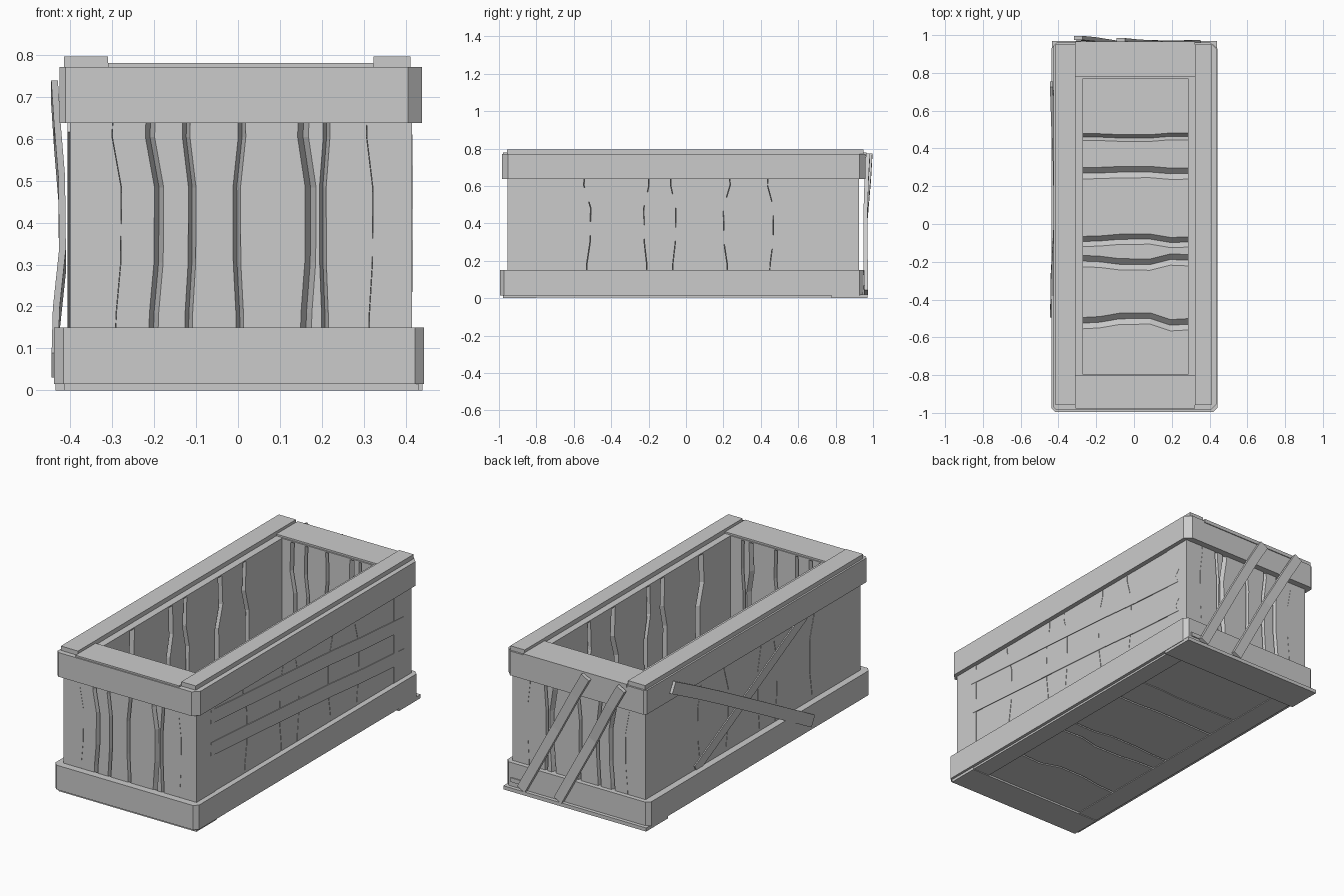
import bpy
import bmesh
from mathutils import Vector

if "Cube" in bpy.data.objects:
    bpy.data.objects.remove(bpy.data.objects["Cube"])

# Single weathered wood colour
wood = bpy.data.materials.new("plain_grey_wood")
wood.use_nodes = True
GREY = (0.6, 0.6, 0.6, 1)
wood.diffuse_color = GREY
wood.node_tree.nodes["Principled BSDF"].inputs["Base Color"].default_value = GREY


def finish(name, bm):
    bmesh.ops.recalc_face_normals(bm, faces=bm.faces)
    mesh = bpy.data.meshes.new(name)
    bm.to_mesh(mesh)
    bm.free()
    mesh.materials.append(wood)
    obj = bpy.data.objects.new(name, mesh)
    bpy.context.collection.objects.link(obj)
    return obj


def loft(name, sections, closed=False):
    """Skin a list of equal-length point loops."""
    bm = bmesh.new()
    rows = [[bm.verts.new(p) for p in s] for s in sections]
    pairs = list(zip(rows, rows[1:]))
    if closed:
        pairs.append((rows[-1], rows[0]))
    for a, b in pairs:
        for i in range(len(a)):
            j = (i + 1) % len(a)
            bm.faces.new((a[i], a[j], b[j], b[i]))
    if not closed:
        bm.faces.new(rows[0])
        bm.faces.new(rows[-1])
    return finish(name, bm)


def box(name, x0, x1, y0, y1, z0, z1):
    return loft(name, [[(x0, y0, z), (x1, y0, z), (x1, y1, z), (x0, y1, z)]
                       for z in (z0, z1)])


# Axis mappings: u along the panel, v across it, d through it
def on_side(u, v, d):
    return (d, u, v)


def on_end(u, v, d):
    return (u, d, v)


def on_floor(u, v, d):
    return (v, u, d)


LEVELS = (0, 0.22, 0.38, 0.62, 0.78, 1)
WOBBLE = (-0.004, 0.0, 0.009, 0.01, -0.008, -0.004)


def planks(name, place, ends, v0, v1, d0, d1, seams, open0=1, open1=1, deep=0.03):
    """Row of planks with crooked V seams; open0 and open1 scale their width."""
    edges = [(ends[0], 0, 0)] + seams + [(ends[1], 0, 0)]
    for n, (left, right) in enumerate(zip(edges, edges[1:])):
        rows = []
        for t, w in zip(LEVELS, WOBBLE):
            (a, ga, wa), (b, gb, wb) = left, right
            a, b, v = a + w * wa, b + w * wb, v0 + t * (v1 - v0)
            loop = [(a + ga * open0, d0), (a, d0 + deep),
                    (a, d1 - deep), (a + ga * open1, d1),
                    (b - gb * open1, d1), (b, d1 - deep),
                    (b, d0 + deep), (b - gb * open0, d0)]
            rows.append([place(u, v, d) for u, d in loop])
        loft(f"{name}_{n + 1}", rows)


def board(name, place, path, width, thick, notch=0.0):
    """Thin nailed board following (u, v, d) points; d is the lower face."""
    run = Vector(path[-1][:2]) - Vector(path[0][:2])
    run.normalize()
    side = Vector((-run.y, run.x)) * width / 2
    rows = []
    for k, (u, v, d) in enumerate(path):
        c = Vector((u, v))
        mid = c - run * notch if k == len(path) - 1 else c
        loop = [c - side, mid, c + side]
        rows.append([place(p.x, p.y, d) for p in loop]
                    + [place(p.x, p.y, d + thick) for p in reversed(loop)])
    loft(name, rows)


def band(name, x0, x1, y0, y1, z0, z1, cl, cr, inset=0.045):
    """Rectangular band with cut corners, wrapped round the walls."""
    def outline(i):
        a, b, c, d = x0 + i, x1 - i, y0 + i, y1 - i
        return [(a + cl, c), (b - cr, c), (b, c + cr), (b, d - cr),
                (b - cr, d), (a + cl, d), (a, d - cl), (a, c + cl)]
    out, inn = outline(0), outline(inset)
    loft(name, [[(*p, z0), (*p, z1), (*q, z1), (*q, z0)]
                for p, q in zip(out, inn)], closed=True)


# End walls
end_seams = [(-0.29, 0.0005, 1.2), (-0.2, 0.011, 1.2), (-0.117, 0.009, 0.8),
             (0.004, 0.009, -0.7), (0.163, 0.013, 1), (0.207, 0.008, -0.5),
             (0.313, 0.0005, 0.8)]
planks("front_plank", on_end, (-0.4, 0.415), 0.02, 0.768, -0.955, -0.797, end_seams)
planks("back_plank", on_end, (-0.4, 0.415), 0.02, 0.768, 0.77, 0.925, end_seams)

# Long side walls: seams tight outside, open inside
side_seams = [(-0.53, 0.016, 2), (-0.21, 0.014, -1.5), (-0.07, 0.012, 1.5),
              (0.22, 0.014, -2), (0.45, 0.012, 1.8)]
planks("right_plank", on_side, (-0.797, 0.77), 0.02, 0.768, -0.4, -0.27,
       side_seams, open0=0.1, open1=1.2)
planks("left_plank", on_side, (-0.797, 0.77), 0.02, 0.768, 0.285, 0.412,
       side_seams, open0=1.2, open1=0.1)

# Floor
floor_seams = [(-0.52, 0.02, 2), (-0.2, 0.02, -1.5), (-0.09, 0.018, 1),
               (0.27, 0.02, 0.5), (0.46, 0.012, -0.5)]
planks("floor_plank", on_floor, (-0.8, 0.78), -0.33, 0.34, 0.008, 0.1,
       floor_seams, open0=0.25, open1=1.5)

# Bands round the top and the foot, and the lip over the plank tops
band("top_band", -0.425, 0.438, -0.985, 0.96, 0.637, 0.771, 0.014, 0.033)
band("foot_band", -0.438, 0.443, -0.995, 0.95, 0.015, 0.15, 0.022, 0.022)
band("rim_lip", -0.42, 0.435, -0.947, 0.92, 0.764, 0.7705, 0.001, 0.001, inset=0.15)

# Rim caps and underside frame
for tag, x0, x1 in (("right", -0.415, -0.31), ("left", 0.323, 0.411)):
    box(f"{tag}_rim_cap", x0, x1, -0.957, 0.95, 0.76, 0.795)
    box(f"{tag}_foot_runner", x0, x1 + 0.015, -0.97, 0.945, 0.004, 0.03)
box("front_rim_cap", -0.31, 0.323, -0.978, -0.803, 0.76, 0.78)
box("back_rim_cap", -0.31, 0.323, 0.778, 0.965, 0.76, 0.78)
box("front_foot_runner", -0.415, 0.43, -0.978, -0.803, 0, 0.02)
box("back_foot_runner", -0.435, 0.44, 0.778, 0.97, 0, 0.02)
box("back_foot_chip", 0.325, 0.405, 0.945, 0.956, 0.045, 0.068)

# Two sloping slats on the left side
for n, drop in enumerate((0, 0.178)):
    path = [(u, v - drop, 0.402) for u, v in
            ((-0.83, 0.573), (-0.45, 0.547), (-0.1, 0.523), (0.23, 0.5),
             (0.5, 0.475), (0.86, 0.45))]
    board(f"left_slat_{n + 1}", on_side, path, 0.074, 0.014, notch=0.025)

# Crossed boards on the right side; the outer one bends over both bands
board("right_inner_brace", on_side,
      [(0.49, 0.15, -0.406), (0.0, 0.4, -0.406), (-0.47, 0.64, -0.406)], 0.055, 0.02)
board("right_outer_brace", on_side,
      [(0.74, 0.71, -0.445), (0.53, 0.603, -0.438), (0.3, 0.482, -0.428),
       (-0.02, 0.309, -0.426), (-0.28, 0.168, -0.441), (-0.48, 0.06, -0.444)],
      0.065, 0.016)

# Two leaning boards on the back
for n, shift in enumerate((0, -0.225)):
    out = 0.012 * n
    board(f"back_brace_{n + 1}", on_end,
          [(0.33 + shift, 0.03, 0.952), (0.26 + shift, 0.16, 0.95),
           (0.12 + shift, 0.42, 0.948), (0.0 + shift, 0.64, 0.955 + out),
           (-0.07 + shift, 0.76, 0.962 + out)], 0.052, 0.022)
